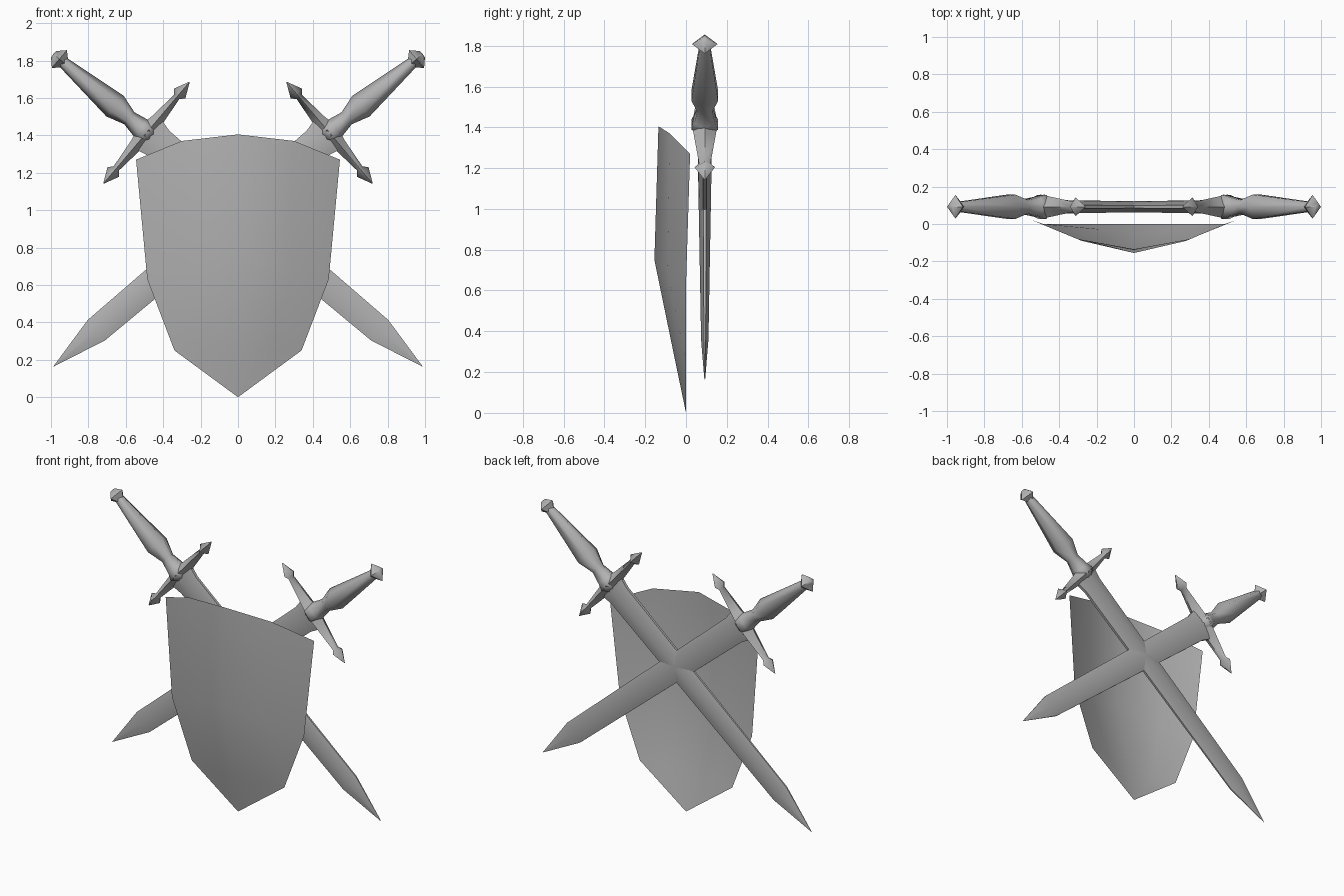
import bpy
import bmesh
from math import cos, sin, pi, radians
from mathutils import Vector

cube = bpy.data.objects.get("Cube")
if cube:
    bpy.data.objects.remove(cube)

steel = bpy.data.materials.new("plain grey")
steel.use_nodes = True
GREY = (0.45, 0.45, 0.45, 1)
steel.diffuse_color = GREY
steel.node_tree.nodes["Principled BSDF"].inputs["Base Color"].default_value = GREY


def finish(name, bm, angle):
    bmesh.ops.remove_doubles(bm, verts=bm.verts, dist=0.0005)
    bmesh.ops.recalc_face_normals(bm, faces=bm.faces)
    mesh = bpy.data.meshes.new(name)
    bm.to_mesh(mesh)
    bm.free()
    mesh.materials.append(steel)
    obj = bpy.data.objects.new(name, mesh)
    bpy.context.collection.objects.link(obj)
    bpy.ops.object.select_all(action="DESELECT")
    obj.select_set(True)
    bpy.context.view_layer.objects.active = obj
    bpy.ops.object.shade_smooth_by_angle(angle=radians(angle))
    return obj


def ngon(sides):
    return [(cos(2 * pi * i / sides), sin(2 * pi * i / sides)) for i in range(sides)]


def loft(name, stations, section, origin, axis, side, angle=50):
    """Skin a section along an axis; each station is (distance, half width, half depth)."""
    bm = bmesh.new()
    rings = []
    for dist, width, depth in stations:
        centre = origin + axis * dist
        rings.append([bm.verts.new(centre + side * (a * width) + Vector((0, b * depth, 0)))
                      for a, b in section])
    n = len(section)
    for low, high in zip(rings, rings[1:]):
        for i in range(n):
            j = (i + 1) % n
            bm.faces.new((low[i], low[j], high[j], high[i]))
    bm.faces.new(rings[0])
    bm.faces.new(rings[-1])
    bmesh.ops.dissolve_degenerate(bm, edges=bm.edges, dist=0.0005)
    return finish(name, bm, angle)


# Sword profiles, measured from the pommel centre towards the tip
POMMEL = [(-0.042, 0.002, 0.002), (-0.04, 0.022, 0.02), (0, 0.062, 0.063), (0.035, 0.03, 0.03)]
GRIP = [(0.02, 0.03, 0.03), (0.39, 0.072, 0.075), (0.49, 0.042, 0.042),
        (0.57, 0.058, 0.06), (0.61, 0.07, 0.074), (0.65, 0.03, 0.03)]
ARM = [(-0.02, 0.06, 0.066), (0.08, 0.036, 0.052), (0.25, 0.018, 0.028),
       (0.275, 0.04, 0.05), (0.355, 0.002, 0.002)]
BLADE = [(0.61, 0.108, 0.038), (0.7, 0.087, 0.036), (2.244, 0.0715, 0.018), (2.543, 0.001, 0.002)]
BLADE_SECTION = [(1, 0.25), (0, 1), (-1, 0.25), (-1, -0.25), (0, -1), (1, -0.25)]

for label, s in (("left", 1), ("right", -1)):
    origin = Vector((0.955 * s, 0.092, 1.808))
    axis = Vector((-0.763 * s, 0, -0.646)).normalized()
    side = Vector((0.646 * s, 0, -0.763)).normalized()
    loft(label + "_sword_pommel", POMMEL, ngon(4), origin, axis, side)
    loft(label + "_sword_grip", GRIP, ngon(6), origin, axis, side, 65)
    loft(label + "_sword_blade", BLADE, BLADE_SECTION, origin, axis, side)
    hub = origin + axis * 0.61
    for end, out in (("lower", side), ("upper", -side)):
        loft(label + "_sword_guard_" + end, ARM, ngon(4), hub, out, axis, 65)

# Shield: an open bowed sheet, each row runs from the middle to the rim
HALF_ROWS = [
    [(0, -0.135, 1.405), (0.3, -0.08, 1.37), (0.545, 0.02, 1.27)],
    [(0, -0.155, 0.75), (0.28, -0.09, 0.69), (0.485, 0, 0.63)],
    [(0, -0.052, 0.25), (0.18, -0.028, 0.25), (0.34, 0, 0.25)],
    [(0, 0, 0), (0, 0, 0), (0, 0, 0)],
]
bm = bmesh.new()
grid = []
for half in HALF_ROWS:
    row = [(-x, y, z) for x, y, z in half[:0:-1]] + half
    grid.append([bm.verts.new(p) for p in row])
for upper, lower in zip(grid, grid[1:]):
    for i in range(len(upper) - 1):
        bm.faces.new((upper[i], lower[i], lower[i + 1], upper[i + 1]))
bmesh.ops.remove_doubles(bm, verts=bm.verts, dist=0.0005)
bm.normal_update()
front = sum(f.normal.y for f in bm.faces)
finish("shield", bm, 60)
